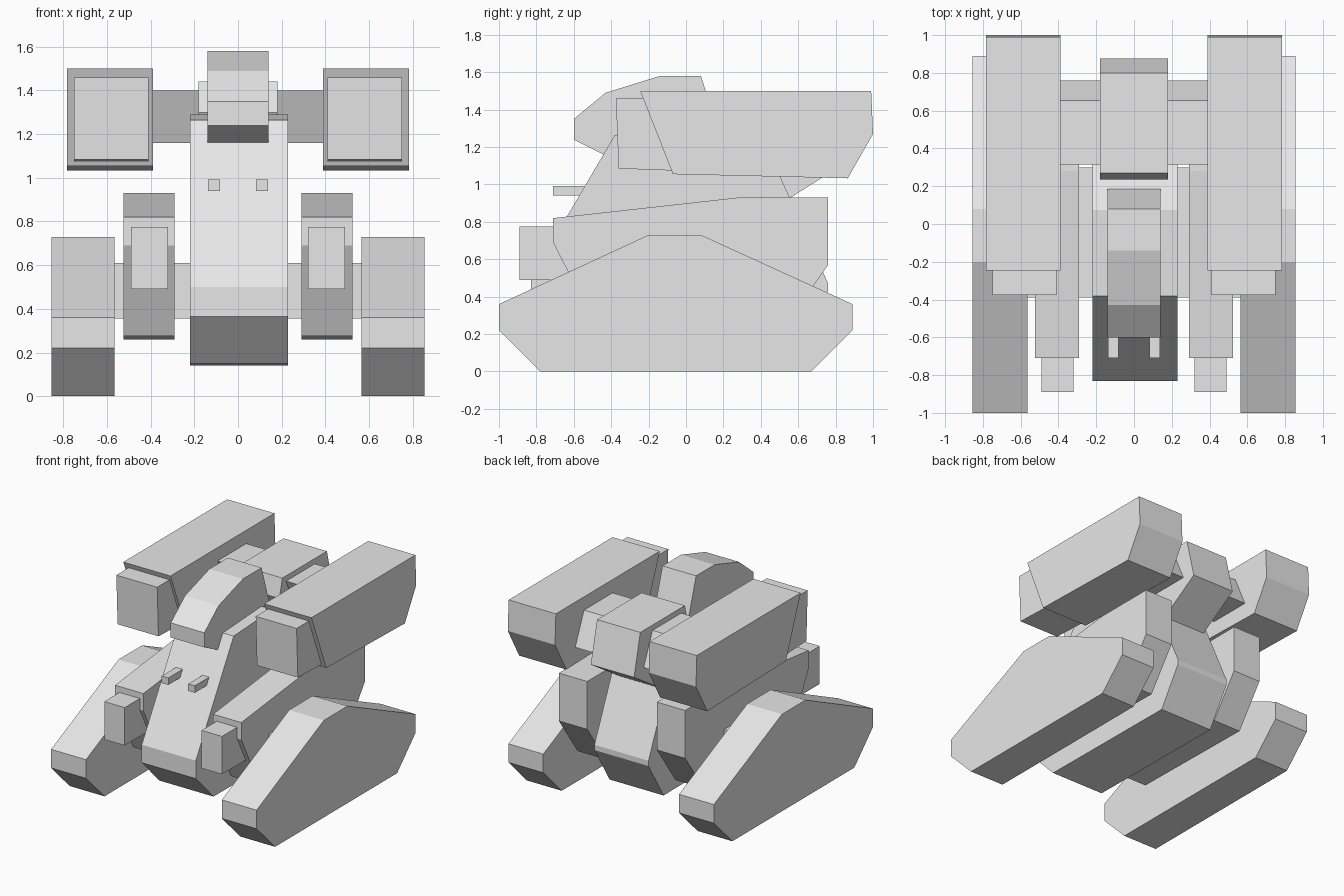
import bpy
import bmesh

cube = bpy.data.objects.get("Cube")
if cube:
    bpy.data.objects.remove(cube, do_unlink=True)

grey = bpy.data.materials.new("plain_grey")
grey.use_nodes = True
colour = (0.8, 0.8, 0.8, 1)
grey.diffuse_color = colour
grey.node_tree.nodes["Principled BSDF"].inputs["Base Color"].default_value = colour


def extrude_x(name, x0, x1, profile):
    """Flat-sided solid: a (y, z) profile swept from x0 to x1."""
    bm = bmesh.new()
    face = bm.faces.new([bm.verts.new((x0, y, z)) for y, z in profile])
    swept = bmesh.ops.extrude_face_region(bm, geom=[face])
    verts = [v for v in swept["geom"] if isinstance(v, bmesh.types.BMVert)]
    bmesh.ops.translate(bm, verts=verts, vec=(x1 - x0, 0, 0))
    bmesh.ops.recalc_face_normals(bm, faces=bm.faces)
    mesh = bpy.data.meshes.new(name)
    bm.to_mesh(mesh)
    bm.free()
    mesh.materials.append(grey)
    obj = bpy.data.objects.new(name, mesh)
    bpy.context.collection.objects.link(obj)
    return obj


def box(y0, y1, z0, z1):
    return [(y0, z0), (y1, z0), (y1, z1), (y0, z1)]


def pair(name, x0, x1, profile):
    extrude_x("left_" + name, x0, x1, profile)
    extrude_x("right_" + name, -x1, -x0, profile)


# Central body
extrude_x("hull", -0.22, 0.23, [
    (-0.83, 0.5), (-0.83, 0.365), (-0.62, 0.15), (0.58, 0.14), (0.76, 0.43),
    (0.76, 0.47), (0.46, 1.14), (0.075, 1.29), (-0.38, 1.265)])
extrude_x("cockpit", -0.14, 0.14, [
    (-0.6, 1.24), (-0.43, 1.155), (0.2, 1.2), (0.08, 1.58),
    (-0.14, 1.58), (-0.43, 1.49), (-0.6, 1.35)])
extrude_x("rear_block", -0.18, 0.18, [
    (0.27, 1.44), (0.235, 1.3), (0.45, 0.86), (0.875, 1.13), (0.8, 1.44)])

# Cross members carrying the side parts
extrude_x("shoulder_beam", -0.42, 0.42, [
    (0.315, 1.4), (0.42, 1.16), (0.76, 1.16), (0.655, 1.4)])
extrude_x("axle", -0.6, 0.6, box(-0.39, 0.3, 0.355, 0.61))

# Tracks
pair("track", 0.565, 0.855, [
    (-1, 0.22), (-0.78, 0), (0.67, 0), (0.89, 0.22), (0.89, 0.36),
    (0.08, 0.73), (-0.2, 0.73), (-1, 0.36)])

# Gun pods with short guns
pair("gun_pod", 0.29, 0.525, [
    (-0.71, 0.82), (-0.71, 0.69), (-0.5, 0.275), (0.54, 0.26),
    (0.76, 0.57), (0.76, 0.93), (0.28, 0.93)])
pair("gun", 0.32, 0.49, box(-0.89, -0.5, 0.49, 0.775))

# Launchers on the shoulders
pair("launcher", 0.39, 0.783, [
    (-0.245, 1.5), (-0.07, 1.055), (0.865, 1.033), (1, 1.27), (0.99, 1.5)])
pair("launcher_muzzle", 0.41, 0.75, [
    (-0.375, 1.46), (-0.36, 1.085), (0.05, 1.07), (0.05, 1.46)])

# Small guns on the hull front
pair("hull_gun", 0.083, 0.138, box(-0.71, -0.45, 0.94, 0.993))
